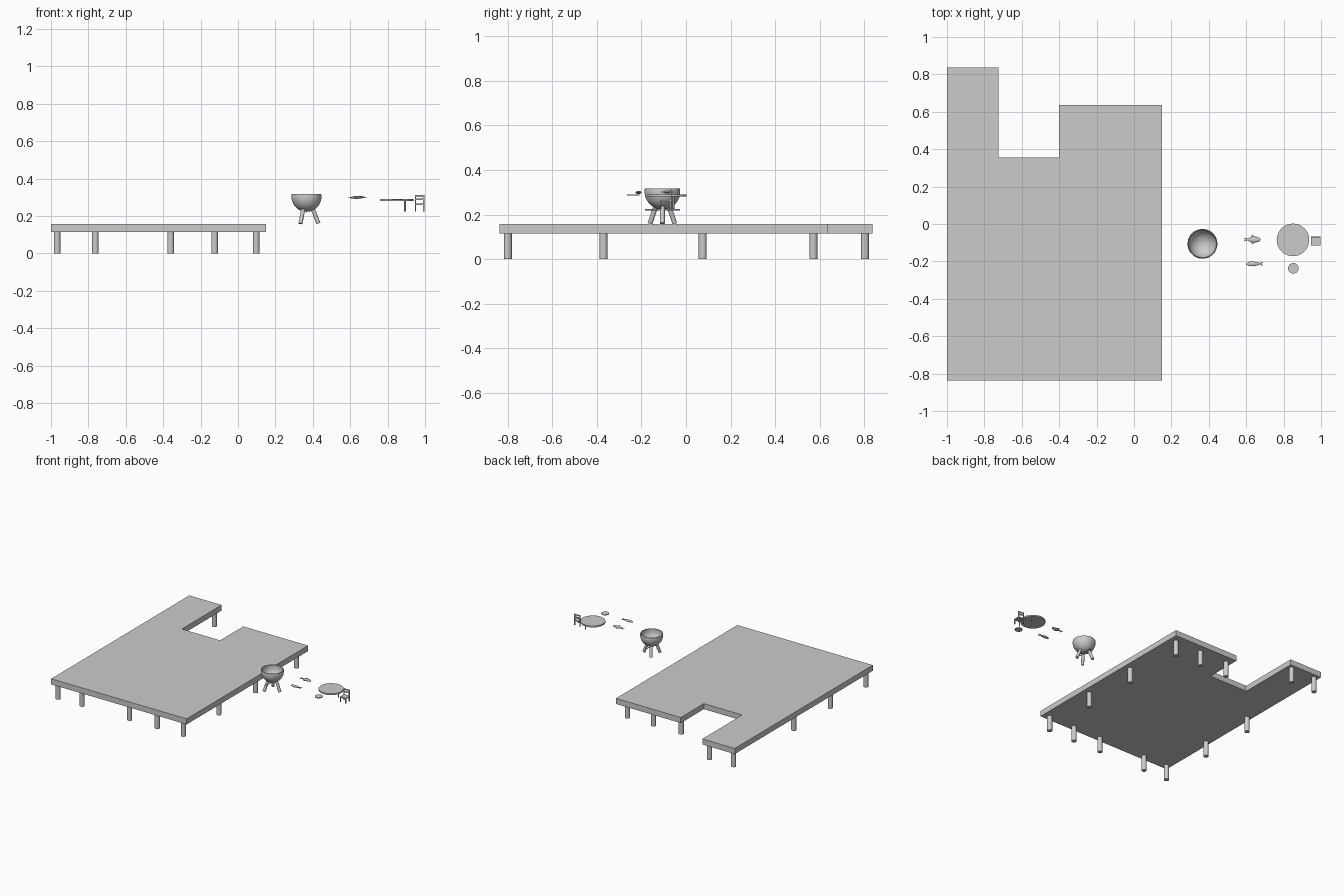
import bpy, bmesh, math
from mathutils import Vector

if "Cube" in bpy.data.objects:
    bpy.data.objects.remove(bpy.data.objects["Cube"])


def make(name, bm, smooth=False):
    bmesh.ops.recalc_face_normals(bm, faces=bm.faces[:])
    me = bpy.data.meshes.new(name)
    bm.to_mesh(me)
    bm.free()
    ob = bpy.data.objects.new(name, me)
    bpy.context.scene.collection.objects.link(ob)
    if smooth:
        bpy.context.view_layer.objects.active = ob
        ob.select_set(True)
        bpy.ops.object.shade_smooth_by_angle(angle=math.radians(40))
        ob.select_set(False)
    return ob


def prism(name, outline, z0, z1):
    bm = bmesh.new()
    face = bm.faces.new([bm.verts.new((x, y, z0)) for x, y in outline])
    up = bmesh.ops.extrude_face_region(bm, geom=[face])["geom"]
    bmesh.ops.translate(bm, vec=(0, 0, z1 - z0),
                        verts=[v for v in up if isinstance(v, bmesh.types.BMVert)])
    return make(name, bm)


def box(name, lo, hi):
    return prism(name, [(lo[0], lo[1]), (hi[0], lo[1]), (hi[0], hi[1]), (lo[0], hi[1])],
                 lo[2], hi[2])


def rod(name, a, b, r, sides=16):
    a, b = Vector(a), Vector(b)
    bm = bmesh.new()
    bmesh.ops.create_cone(bm, cap_ends=True, segments=sides, radius1=r, radius2=r,
                          depth=(b - a).length)
    bmesh.ops.rotate(bm, verts=bm.verts[:],
                     matrix=Vector((0, 0, 1)).rotation_difference(b - a).to_matrix())
    bmesh.ops.translate(bm, verts=bm.verts[:], vec=(a + b) / 2)
    return make(name, bm, True)


def lathe(name, profile, centre, sides=40):
    bm = bmesh.new()
    vs = [bm.verts.new((r, 0, z)) for r, z in profile]
    es = [bm.edges.new(p) for p in zip(vs, vs[1:])]
    bmesh.ops.spin(bm, geom=vs + es, cent=(0, 0, 0), axis=(0, 0, 1),
                   angle=math.tau, steps=sides)
    bmesh.ops.remove_doubles(bm, verts=bm.verts[:], dist=1e-5)
    bmesh.ops.translate(bm, verts=bm.verts[:], vec=centre)
    return make(name, bm, True)


# Dock deck with a notch at the back
prism("deck", [(-1, -.837), (.15, -.837), (.15, .635), (-.4, .635), (-.4, .355),
               (-.725, .355), (-.725, .837), (-1, .837)], .115, .158)

# Dock posts around the edge
xs = [-.967, -.763, -.36, -.125, .097]
posts = [(x, -.8) for x in xs]
posts += [(x, y) for x in (xs[0], xs[4]) for y in (-.37, .075)]
posts += [(x, .572) for x in xs[2:]] + [(x, .803) for x in xs[:2]]
for x, y in posts:
    rod("dock_post", (x, y, 0), (x, y, .116), .018)

# Hollow round cauldron on three splayed legs
px, py = .366, -.106
R, cz, rim = .08, .303, .317
a0 = math.asin((rim - cz) / R)
angles = [-math.pi / 2 + (a0 + math.pi / 2) * i / 14 for i in range(15)]
outer = [(R * max(0, math.cos(a)), cz + R * math.sin(a)) for a in angles]
inner = [(r * .93, cz + (z - cz) * .93) for r, z in outer[:-1]]
inner.append((outer[-1][0] * .94, rim))
lathe("cauldron", outer + inner[::-1], (px, py, 0))
for i in range(3):
    c, s = math.cos(i * math.tau / 3), math.sin(i * math.tau / 3)
    rod("cauldron_leg", (px + .034 * c, py + .034 * s, .238),
        (px + .064 * c, py + .064 * s, .16), .011)
rod("cauldron_bar", (px, py - .078, .221), (px, py + .078, .221), .003, 8)

# Round table with its leg, and a small round plate
rod("table_top", (.85, -.085, .28), (.85, -.085, .291), .087, 40)
rod("table_leg", (.893, -.057, .225), (.893, -.057, .282), .005)
rod("plate", (.852, -.237, .286), (.852, -.237, .291), .028, 32)

# Chair
x0, x1, y0, y1 = .946, .996, -.115, -.066
box("chair_seat", (x0, y0, .259), (x1, y1, .266))
for x in (x0, x1 - .006):
    box("chair_front_leg", (x, y0, .225), (x + .006, y0 + .006, .26))
    box("chair_back_post", (x, y1 - .006, .225), (x + .006, y1, .312))
for z in (.285, .303):
    box("chair_back_slat", (x0, y1 - .005, z), (x1, y1 - .001, z + .009))


# Fish lying flat: tapered body, forked tail and fins
def fish(name, x, y, z, d, width, fins):
    bm = bmesh.new()
    bmesh.ops.create_uvsphere(bm, u_segments=16, v_segments=10, radius=1)
    for v in bm.verts:
        taper = 1 - .3 * max(0, -v.co.x)
        v.co = Vector((x + d * v.co.x * .038, y + v.co.y * width * taper,
                       z + v.co.z * .007 * taper))
    make(name + "_body", bm, True)

    def fin(label, pts):
        prism(name + label, [(x + d * u, y + v) for u, v in pts], z - .0015, z + .0015)
    fin("_tail", [(-.03, -.003), (-.053, -.011), (-.046, 0), (-.053, .011), (-.03, .003)])
    if fins:
        for m in (1, -1):
            fin("_fin", [(.012, m * .01), (-.008, m * .026), (-.018, m * .01)])


fish("finned_fish", .64, -.083, .301, 1, .016, True)
fish("slim_fish", .637, -.213, .299, -1, .013, False)
